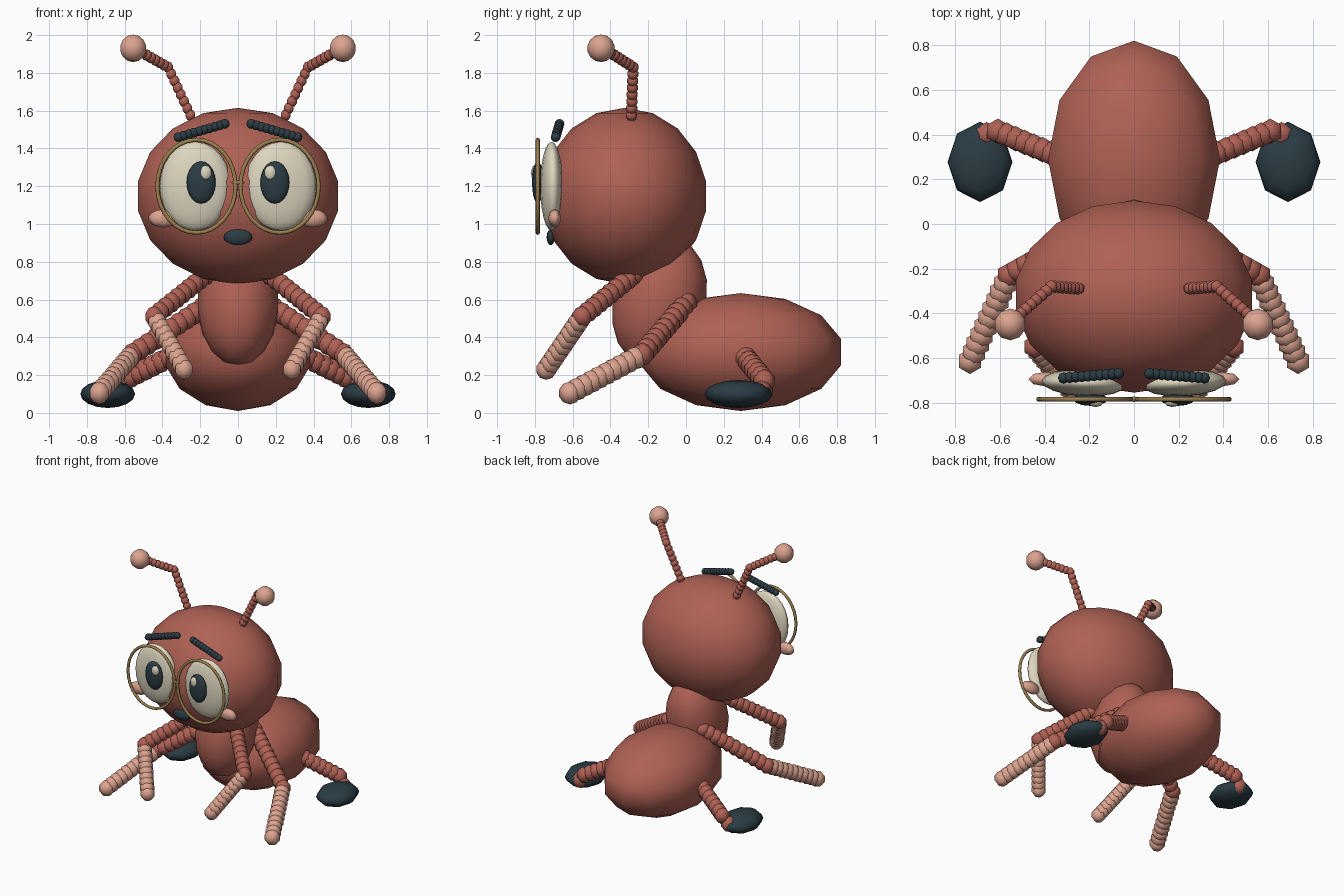
import bpy, bmesh, math
from mathutils import Vector, Matrix

if "Cube" in bpy.data.objects:
    bpy.data.objects.remove(bpy.data.objects["Cube"])


def material(name, rgb):
    m = bpy.data.materials.new(name)
    m.use_nodes = True
    m.diffuse_color = (*rgb, 1)
    m.node_tree.nodes["Principled BSDF"].inputs["Base Color"].default_value = (*rgb, 1)
    return m


RED = material("brick red", (0.43, 0.12, 0.09))
PEACH = material("peach", (0.72, 0.37, 0.28))
CREAM = material("cream", (0.72, 0.67, 0.52))
DARK = material("dark slate", (0.024, 0.045, 0.058))
GOLD = material("dull gold", (0.33, 0.22, 0.08))


def finish(name, bm, mats):
    for f in bm.faces:
        f.smooth = True
    me = bpy.data.meshes.new(name)
    bm.to_mesh(me)
    bm.free()
    for m in mats:
        me.materials.append(m)
    ob = bpy.data.objects.new(name, me)
    bpy.context.collection.objects.link(ob)
    return ob


def ball(name, centre, radii, mat, segs=12, rings=8, tilt=0, turn=0):
    bm = bmesh.new()
    bmesh.ops.create_uvsphere(bm, u_segments=segs, v_segments=rings, radius=1)
    bm.transform(Matrix.Translation(centre) @ Matrix.Rotation(turn, 4, 'Z')
                 @ Matrix.Rotation(tilt, 4, 'X') @ Matrix.Diagonal((*radii, 1)))
    return finish(name, bm, [mat])


def beads(name, points, counts, radius, mats, segs=6, rings=5):
    """String of overlapping beads along a path, one material per stretch."""
    bm = bmesh.new()
    pts = [Vector(p) for p in points]
    for i, n in enumerate(counts):
        for k in range(n):
            c = pts[i].lerp(pts[i + 1], (k + (i > 0)) / (n - (i == 0)))
            r = bmesh.ops.create_uvsphere(bm, u_segments=segs, v_segments=rings, radius=radius,
                                          matrix=Matrix.Translation(c))
            for f in {f for v in r["verts"] for f in v.link_faces}:
                f.material_index = min(i, len(mats) - 1)
    return finish(name, bm, mats)


def ring(name, centre, rx, rz, tube, mat, n=32, sides=8):
    """Elliptical hoop standing in the xz plane."""
    bm = bmesh.new()
    loops = []
    for i in range(n):
        a = math.tau * i / n
        loop = []
        for j in range(sides):
            b = math.tau * j / sides
            d = tube * math.cos(b)
            loop.append(bm.verts.new(Vector(centre) + Vector(
                ((rx + d) * math.cos(a), tube * math.sin(b), (rz + d) * math.sin(a)))))
        loops.append(loop)
    for i in range(n):
        p, q = loops[i], loops[(i + 1) % n]
        for j in range(sides):
            k = (j + 1) % sides
            bm.faces.new((p[j], p[k], q[k], q[j]))
    bmesh.ops.recalc_face_normals(bm, faces=bm.faces)
    return finish(name, bm, [mat])


# Body
ball("head", (0, -0.325, 1.148), (0.545, 0.437, 0.467), RED, 18, 9)
ball("thorax", (0, -0.14, 0.59), (0.22, 0.245, 0.35), RED, 14, 9, tilt=-0.26)
ball("abdomen", (0, 0.29, 0.322), (0.395, 0.545, 0.312), RED, 12, 7)

# Mouth
ball("mouth", (0, -0.716, 0.93), (0.076, 0.022, 0.042), DARK, 12, 8)

for side, s in (("left", 1), ("right", -1)):
    def at(x, y, z):
        return (s * x, y, z)

    # Face
    ball(side + "_eye", at(0.225, -0.712, 1.2), (0.19, 0.06, 0.235), CREAM, 16, 12, turn=s * 0.05)
    ball(side + "_pupil", at(0.195, -0.785, 1.22), (0.077, 0.03, 0.112), DARK, 12, 10)
    ball(side + "_eye_glint", at(0.172, -0.802, 1.27), (0.033, 0.018, 0.04), CREAM, 8, 8)
    ball(side + "_cheek", at(0.395, -0.695, 1.03), (0.08, 0.033, 0.048), PEACH, 8, 7)
    beads(side + "_brow", [at(0.07, -0.67, 1.53), at(0.315, -0.69, 1.46)], [10], 0.026, [DARK], 8, 6)
    ring(side + "_spectacle_rim", at(0.22, -0.785, 1.2), 0.207, 0.246, 0.011, GOLD)

    # Antenna
    beads(side + "_antenna", [at(0.235, -0.29, 1.54), at(0.37, -0.28, 1.83), at(0.53, -0.42, 1.92)],
          [9, 7], 0.031, [RED])
    ball(side + "_antenna_knob", at(0.555, -0.45, 1.93), (0.073, 0.073, 0.073), PEACH, 10, 7)

    # Limbs
    beads(side + "_arm", [at(0.17, -0.28, 0.73), at(0.445, -0.55, 0.51), at(0.285, -0.74, 0.23)],
          [10, 9], 0.055, [RED, PEACH])
    beads(side + "_middle_leg", [at(0.15, 0.0, 0.58), at(0.56, -0.23, 0.31), at(0.735, -0.615, 0.105)],
          [11, 10], 0.06, [RED, PEACH])
    beads(side + "_back_leg", [at(0.33, 0.3, 0.31), at(0.61, 0.415, 0.17), at(0.66, 0.4, 0.11)],
          [8, 1], 0.06, [RED])
    ball(side + "_foot", at(0.69, 0.278, 0.1), (0.145, 0.18, 0.074), DARK, 8, 8)

# Spectacle bridge
ball("spectacle_bridge", (0, -0.785, 1.22), (0.035, 0.012, 0.012), GOLD, 8, 6)
